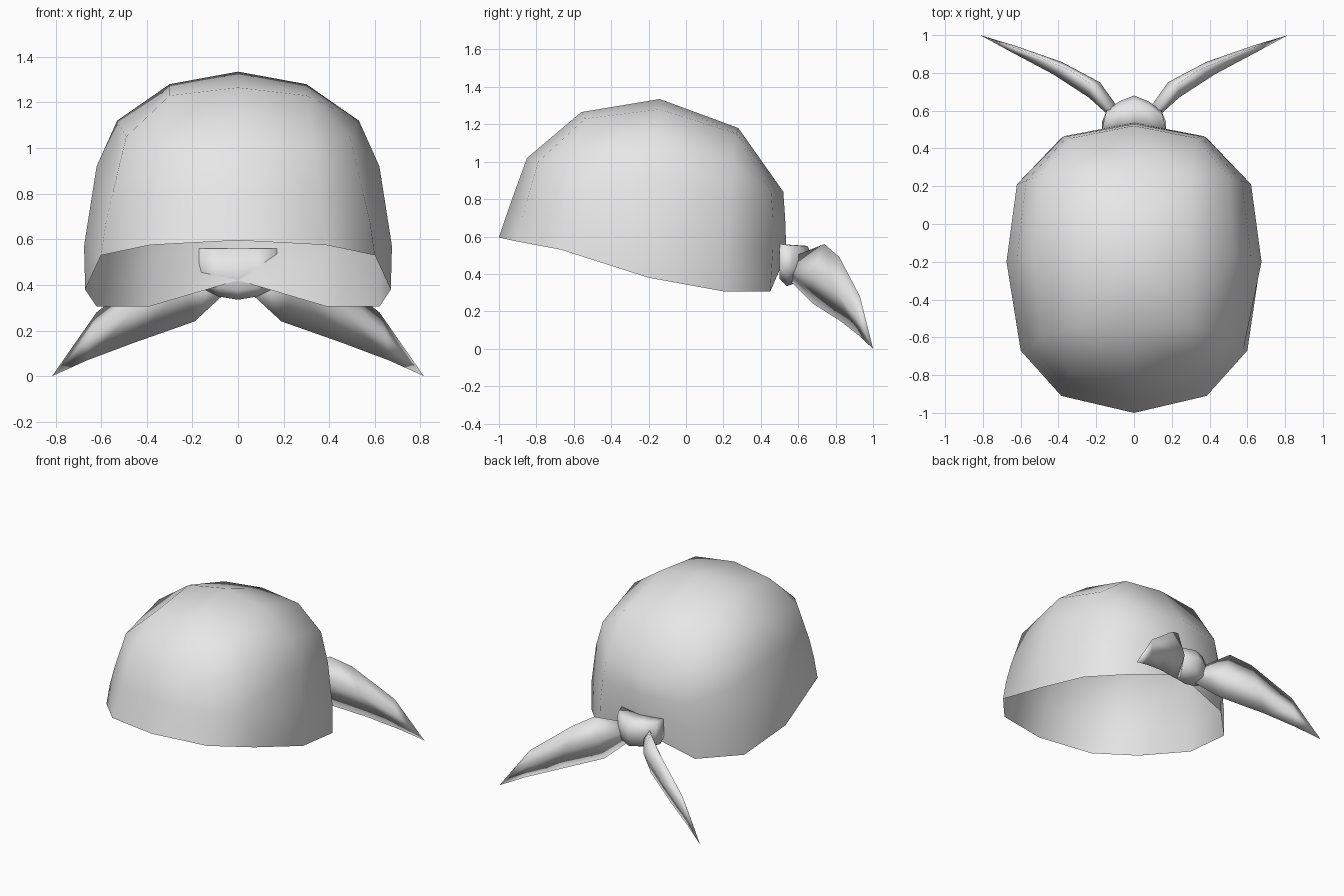
import bpy, bmesh
from mathutils import Vector

cube = bpy.data.objects.get("Cube")
if cube:
    bpy.data.objects.remove(cube, do_unlink=True)

cloth = bpy.data.materials.new("light grey cloth")
cloth.use_nodes = True
GREY = (0.8, 0.8, 0.8, 1)
cloth.diffuse_color = GREY
cloth.node_tree.nodes["Principled BSDF"].inputs["Base Color"].default_value = GREY


def loft(name, rings, start=None, end=None, cap=False):
    """Skin closed rings of points, optionally closing the ends on a point or a face."""
    bm = bmesh.new()
    loops = [[bm.verts.new(p) for p in ring] for ring in rings]
    count = len(loops[0])
    for a, b in zip(loops, loops[1:]):
        for i in range(count):
            j = (i + 1) % count
            bm.faces.new((a[i], a[j], b[j], b[i]))
    for loop, point in ((loops[0], start), (loops[-1], end)):
        if point is not None:
            tip = bm.verts.new(point)
            for i in range(count):
                bm.faces.new((loop[i], loop[(i + 1) % count], tip))
        elif cap:
            bm.faces.new(loop)
    bmesh.ops.remove_doubles(bm, verts=bm.verts, dist=0.001)
    bmesh.ops.recalc_face_normals(bm, faces=bm.faces)
    mesh = bpy.data.meshes.new(name)
    bm.to_mesh(mesh)
    bm.free()
    mesh.materials.append(cloth)
    mesh.polygons.foreach_set("use_smooth", [True] * len(mesh.polygons))
    obj = bpy.data.objects.new(name, mesh)
    bpy.context.collection.objects.link(obj)
    return obj


def mirrored(half):
    """Complete a half ring that runs from the front centre to the back centre."""
    return half + [(-x, y, z) for x, y, z in half[-2:0:-1]]


# Head wrap: a square crown patch whose corners fan out into a twelve-sided rim
corner_front, corner_back = (.3, -.54, 1.23), (.3, .27, 1.15)
crown = [(0, -.56, 1.265), corner_front, corner_front, (.3, -.14, 1.28),
         corner_back, corner_back, (0, .28, 1.18)]
upper = [(0, -.85, 1.02), (.33, -.79, 1), (.49, -.6, 1.05), (.53, -.16, 1.12),
         (.5, .25, 1), (.33, .455, .84), (0, .52, .84)]
middle = [(0, -.93, .8), (.36, -.85, .79), (.55, -.65, .8), (.62, -.18, .92),
          (.57, .23, .8), (.35, .465, .7), (0, .53, .7)]
lower = [(0, -.965, .7), (.37, -.88, .68), (.58, -.66, .67), (.675, -.2, .57),
         (.62, .21, .52), (.37, .465, .53), (0, .535, .56)]
rim = [(0, -1, .595), (.385, -.91, .575), (.6, -.67, .53), (.67, -.2, .38),
       (.62, .21, .305), (.39, .45, .305), (0, .5, .42)]
loft("head_wrap", [mirrored(r) for r in (crown, upper, middle, lower, rim)],
     start=(0, -.14, 1.335))

# Knot: a plump band bulging backwards at its middle
knot = []
for x, depth, bottom in ((-.17, .1, .39), (-.09, .15, .35), (0, .18, .335),
                         (.09, .15, .35), (.17, .1, .39)):
    back = .5 + depth
    knot.append([(x, .5, .56), (x, .5, bottom + .04), (x, .54, bottom),
                 (x * .9, back - .02, bottom + .04), (x * .85, back, .48),
                 (x * .9, back - .03, .55)])
loft("knot", knot, cap=True)

# Tails: folded cloth leaves that widen and then taper to a drooping tip
edges = [((.12, .59, .5), (.06, .56, .36), .03),
         ((.23, .74, .56), (.19, .68, .24), .05),
         ((.35, .82, .49), (.46, .83, .145), .04),
         ((.62, .93, .28), (.66, .925, .07), .02)]
for side, name in ((1, "left_tail"), (-1, "right_tail")):
    sections = []
    for top, bottom, width in edges:
        top, bottom = Vector(top), Vector(bottom)
        centre = (top + bottom) / 2
        out = Vector((.6, -.8, 0)) * width
        ring = (top, centre + out, bottom, centre - out)
        sections.append([(side * p.x, p.y, p.z) for p in ring])
    loft(name, sections, end=(side * .815, 1, 0), cap=True)
